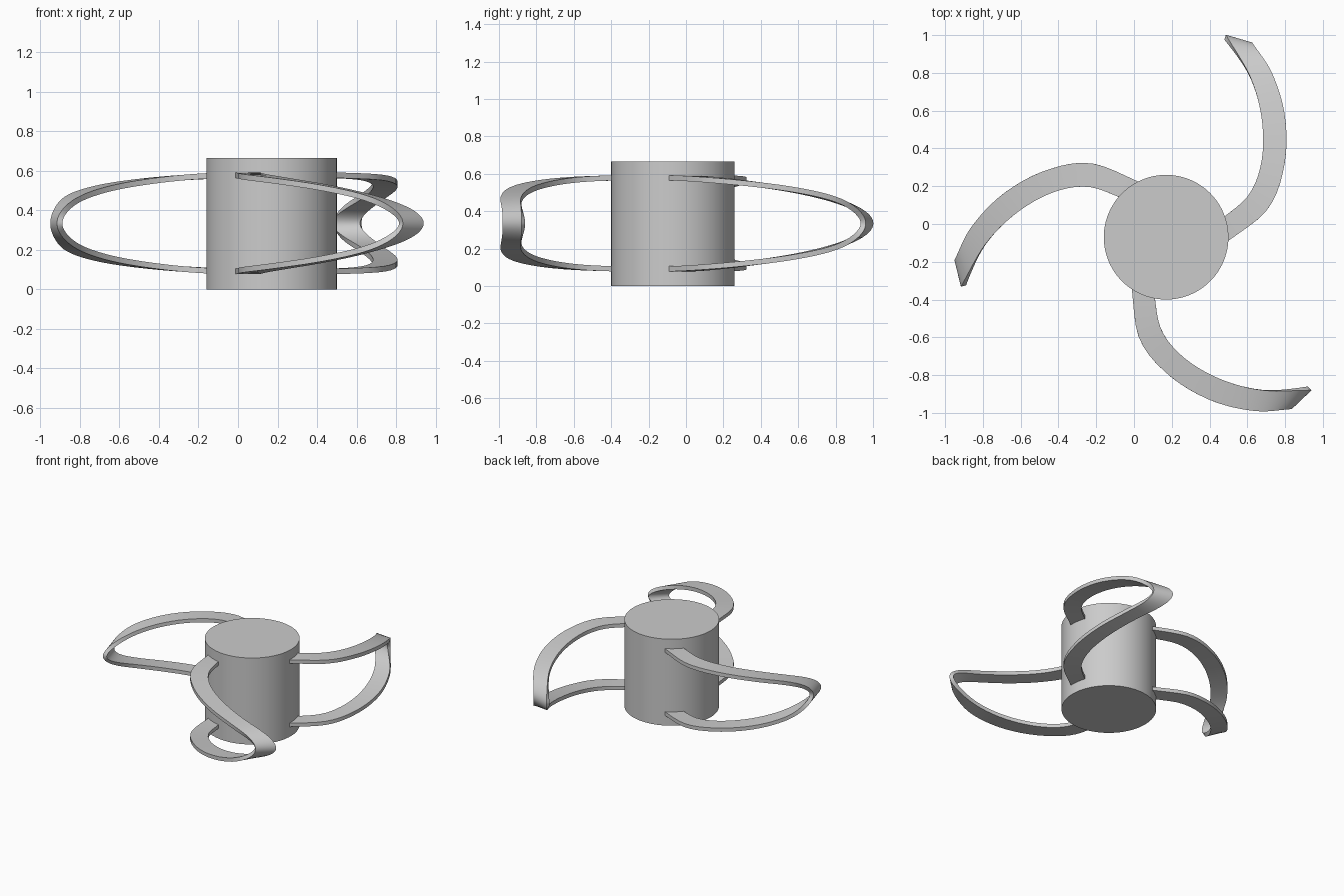
import bpy
import math
from mathutils import Matrix, Vector

cube = bpy.data.objects.get("Cube")
if cube:
    bpy.data.objects.remove(cube, do_unlink=True)

HUB = Vector((0.17, -0.07, 0))
HUB_RADIUS, HUB_HEIGHT = 0.33, 0.665
MID_Z, RISE, THICKNESS = 0.335, 0.257, 0.028
STEPS = 64

# Plan outline of one blade, evenly spaced from the hub to the tip
OUTER = [(-0.015, -0.32), (0.03, -0.61), (0.19, -0.805),
         (0.41, -0.935), (0.64, -0.99), (0.835, -0.98)]
INNER = [(0.105, -0.36), (0.145, -0.56), (0.265, -0.708),
         (0.455, -0.82), (0.68, -0.88), (0.94, -0.88)]

grey = bpy.data.materials.new("plain_grey")
grey.use_nodes = True
grey.diffuse_color = (0.6, 0.6, 0.6, 1)
grey.node_tree.nodes["Principled BSDF"].inputs["Base Color"].default_value = (0.6, 0.6, 0.6, 1)


def along(points, s):
    """Smooth curve through the points, s from 0 to 1."""
    p = [Vector(q) for q in points]
    p = [2 * p[0] - p[1]] + p + [2 * p[-1] - p[-2]]
    u = min(max(s, 0), 1) * (len(points) - 1)
    i = min(int(u), len(points) - 2)
    t = u - i
    a, b, c, d = p[i:i + 4]
    return b + (c - a) * t / 2 + (2 * a - 5 * b + 4 * c - d) * t**2 / 2 \
        + (3 * b - a - 3 * c + d) * t**3 / 2


def finish(obj, name):
    obj.name = name
    obj.data.materials.append(grey)
    bpy.ops.object.select_all(action='DESELECT')
    obj.select_set(True)
    bpy.context.view_layer.objects.active = obj
    for mod in list(obj.modifiers):
        bpy.ops.object.modifier_apply(modifier=mod.name)
    bpy.ops.object.shade_smooth_by_angle(angle=math.radians(35))


def make_blade(name, angle):
    # Ribbon leaves the hub high, rounds the tip and returns low
    turn = Matrix.Rotation(angle, 4, 'Z')
    verts = []
    for k in range(STEPS + 1):
        theta = math.pi * k / STEPS
        s = max(math.sin(theta), 0) ** 1.18
        z = MID_Z + RISE * math.cos(theta)
        for edge in (OUTER, INNER):
            x, y = along(edge, s)
            verts.append(HUB + turn @ (Vector((x, y, z)) - HUB))
    faces = [(i, i + 2, i + 3, i + 1) for i in range(0, 2 * STEPS, 2)]
    mesh = bpy.data.meshes.new(name)
    mesh.from_pydata(verts, [], faces)
    obj = bpy.data.objects.new(name, mesh)
    bpy.context.collection.objects.link(obj)
    solid = obj.modifiers.new("thickness", 'SOLIDIFY')
    solid.thickness = THICKNESS
    solid.offset = -1
    finish(obj, name)


# Hub
bpy.ops.mesh.primitive_cylinder_add(
    vertices=96, radius=HUB_RADIUS, depth=HUB_HEIGHT,
    location=HUB + Vector((0, 0, HUB_HEIGHT / 2)))
finish(bpy.context.object, "hub")

# Three looped blades
for n, name in enumerate(("front_blade", "back_blade", "right_blade")):
    make_blade(name, n * math.tau / 3)
